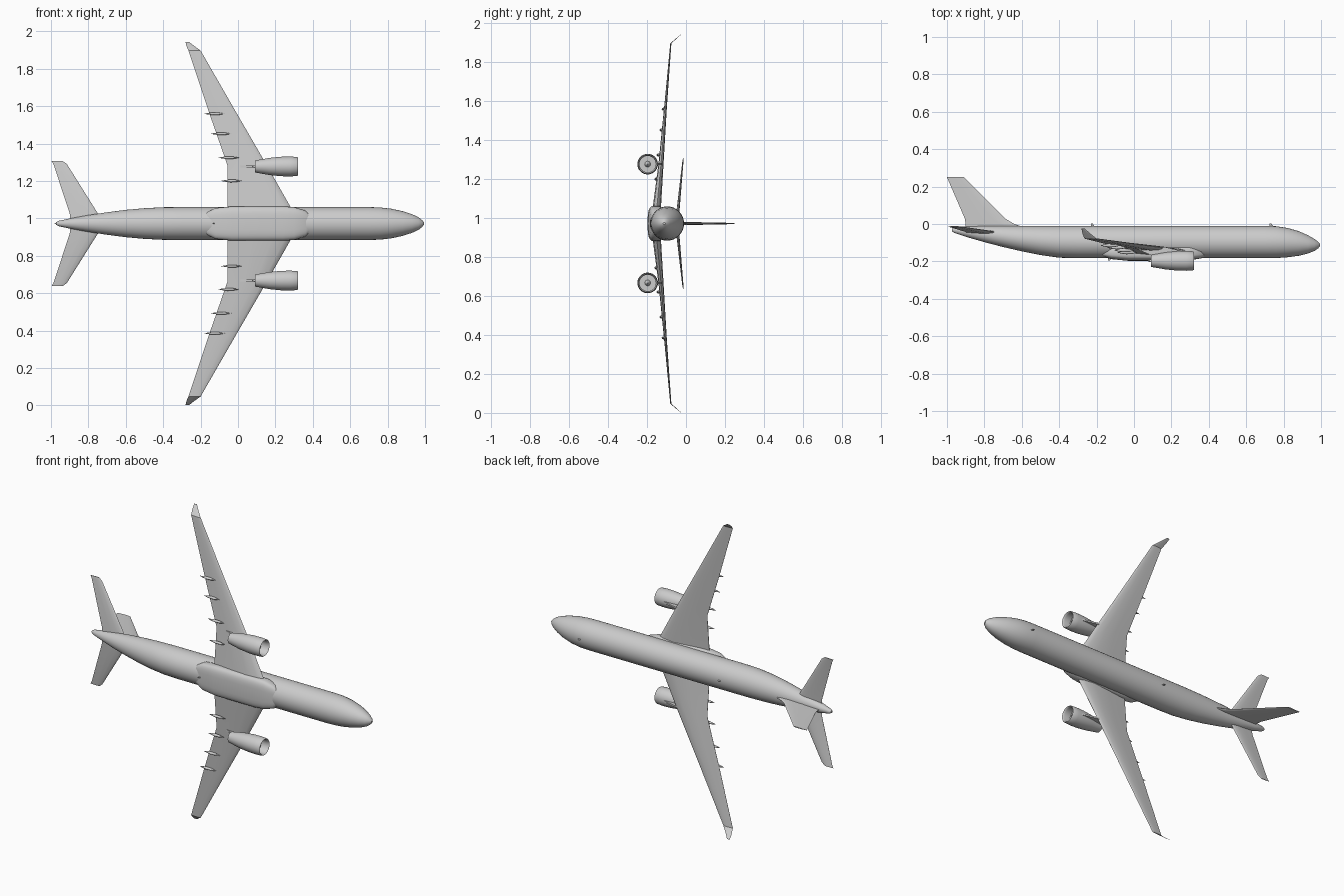
import bpy, bmesh, math

if "Cube" in bpy.data.objects:
    bpy.data.objects.remove(bpy.data.objects["Cube"])

ZC = 0.9725  # centre line; the span runs along z, nose at +x, top of the craft at +y

grey = bpy.data.materials.new("light grey paint")
grey.diffuse_color = (0.6, 0.6, 0.6, 1)
grey.use_nodes = True
grey.node_tree.nodes["Principled BSDF"].inputs["Base Color"].default_value = grey.diffuse_color


def finish(name, bm, angle=35):
    bmesh.ops.remove_doubles(bm, verts=bm.verts[:], dist=1e-5)
    bmesh.ops.recalc_face_normals(bm, faces=bm.faces[:])
    me = bpy.data.meshes.new(name)
    bm.to_mesh(me)
    bm.free()
    me.materials.append(grey)
    ob = bpy.data.objects.new(name, me)
    bpy.context.collection.objects.link(ob)
    bpy.ops.object.select_all(action='DESELECT')
    ob.select_set(True)
    bpy.context.view_layer.objects.active = ob
    bpy.ops.object.shade_smooth_by_angle(angle=math.radians(angle))
    return ob


def loft(name, rings, angle=35):
    """Skin a list of equal-length closed rings and cap both ends."""
    bm = bmesh.new()
    vs = [[bm.verts.new(p) for p in r] for r in rings]
    n = len(rings[0])
    for a, b in zip(vs, vs[1:]):
        for i in range(n):
            j = (i + 1) % n
            bm.faces.new((a[i], a[j], b[j], b[i]))
    bm.faces.new(vs[0])
    bm.faces.new(vs[-1])
    return finish(name, bm, angle)


def oval(x, yc, zc, ry, rz, n=32, power=1.0):
    """Superellipse ring across the x axis."""
    pts = []
    for i in range(n):
        t = 2 * math.pi * i / n
        c, s = math.cos(t), math.sin(t)
        pts.append((x, yc + ry * math.copysign(abs(c) ** power, c),
                    zc + rz * math.copysign(abs(s) ** power, s)))
    return pts


FOIL = [(0, 0), (.03, .4), (.1, .75), (.3, 1), (.6, .7), (1, .06)]


def foil(le, te, y, s, thick, upright=False):
    """Streamlined section between leading and trailing edge x."""
    outline = FOIL + [(u, -h) for u, h in reversed(FOIL[1:])]
    pts = []
    for u, h in outline:
        x, d = le + (te - le) * u, h * thick / 2
        pts.append((x, y, ZC + s + d) if upright else (x, y + d, ZC + s))
    return pts


# Fuselage: x, top, bottom, half width
body = [(-.972, -.024, -.04, .007), (-.96, -.018, -.048, .014), (-.9, -.013, -.068, .027),
        (-.8, -.011, -.097, .045), (-.7, -.01, -.123, .06), (-.6, -.01, -.146, .073),
        (-.5, -.01, -.166, .082), (-.4, -.01, -.18, .087), (-.3, -.01, -.183, .088),
        (.7, -.01, -.183, .088), (.76, -.012, -.182, .086), (.82, -.021, -.178, .079),
        (.88, -.038, -.17, .066), (.93, -.06, -.158, .05), (.965, -.08, -.144, .034),
        (.985, -.095, -.13, .018), (.994, -.106, -.118, .006)]
loft("fuselage", [oval(x, (t + b) / 2, ZC, (t - b) / 2, w) for x, t, b, w in body])

# Belly fairing: x, centre y, half height, half width
belly = [(-.185, -.15, .012, .04), (-.165, -.15, .025, .06), (-.12, -.152, .036, .083),
         (-.03, -.155, .042, .092), (.24, -.155, .042, .092), (.3, -.152, .041, .088),
         (.36, -.15, .034, .07), (.385, -.15, .022, .045)]
loft("belly_fairing", [oval(x, y, ZC, h, w, 32, .6) for x, y, h, w in belly])

# Fin with its swept dorsal root
fin = [(-.58, -.9, -.02, .016), (-.64, -.9, .0, .016), (-.69, -.905, .03, .015),
       (-.91, -1.0, .25, .006)]
loft("tail_fin", [foil(a, b, y, 0, t, True) for a, b, y, t in fin])

# Engine profile from spinner round the lip to the exhaust cone: x, radius
nacelle = [(.295, .0005), (.285, .009), (.268, .015), (.268, .042), (.308, .042), (.317, .045),
           (.32, .048), (.315, .051), (.28, .053), (.23, .052), (.17, .046), (.09, .032),
           (.09, .029), (.125, .031), (.125, .018), (.075, .003)]
pylon = [(.27, -.148), (.22, -.136), (.16, -.122), (.06, -.122), (.0, -.132),
         (.04, -.145), (.09, -.166), (.14, -.18), (.25, -.165)]
# Flap track fairings: mid x, span position, y
tracks = [(-.035, .228, -.15), (-.05, .352, -.139), (-.09, .48, -.124), (-.125, .587, -.113)]
# Wing sections: leading x, trailing x, y, span position, thickness
wing = [(.303, -.056, -.152, .05, .044), (.28, -.056, -.149, .09, .042),
        (.155, -.056, -.128, .31, .026), (-.013, -.157, -.105, .6, .014),
        (-.2, -.265, -.078, .925, .006)]
winglet = [(-.2, -.265, -.078, .925, .006), (-.235, -.276, -.05, .95, .004),
           (-.262, -.281, -.025, .971, .002)]
stabilizer = [(-.72, -.895, -.046, .01, .018), (-.75, -.9, -.042, .055, .016),
              (-.915, -.987, -.016, .318, .006), (-.938, -.997, -.013, .335, .004)]

for side, k in (("left", 1), ("right", -1)):
    for part, secs in (("wing", wing), ("winglet", winglet), ("stabilizer", stabilizer)):
        loft(f"{side}_{part}", [foil(a, b, y, k * s, t) for a, b, y, s, t in secs])

    ze = ZC + k * .305
    loft(f"{side}_engine", [oval(x, -.197, ze, r, r, 28) for x, r in nacelle])
    loft(f"{side}_pylon", [[(x, y, ze + d) for x, y in pylon] for d in (-.005, .005)])

    for i, (x, s, y) in enumerate(tracks):
        rings = [oval(x + u * .055, y - .002, ZC + k * s, .01 * r, .008 * r, 10)
                 for u, r in ((-1, .05), (-.6, .6), (-.1, 1), (.4, .85), (1, .05))]
        loft(f"{side}_flap_track_{i + 1}", rings, 50)

# Small blade antennas on the roof and belly
for i, (x, y, up) in enumerate([(.735, -.014, 1), (-.22, -.014, 1), (-.13, -.18, -1)]):
    loft(f"antenna_{i + 1}", [foil(x + .01, x - .01, y, 0, .005, True),
                              foil(x, x - .01, y + up * .016, 0, .003, True)])
